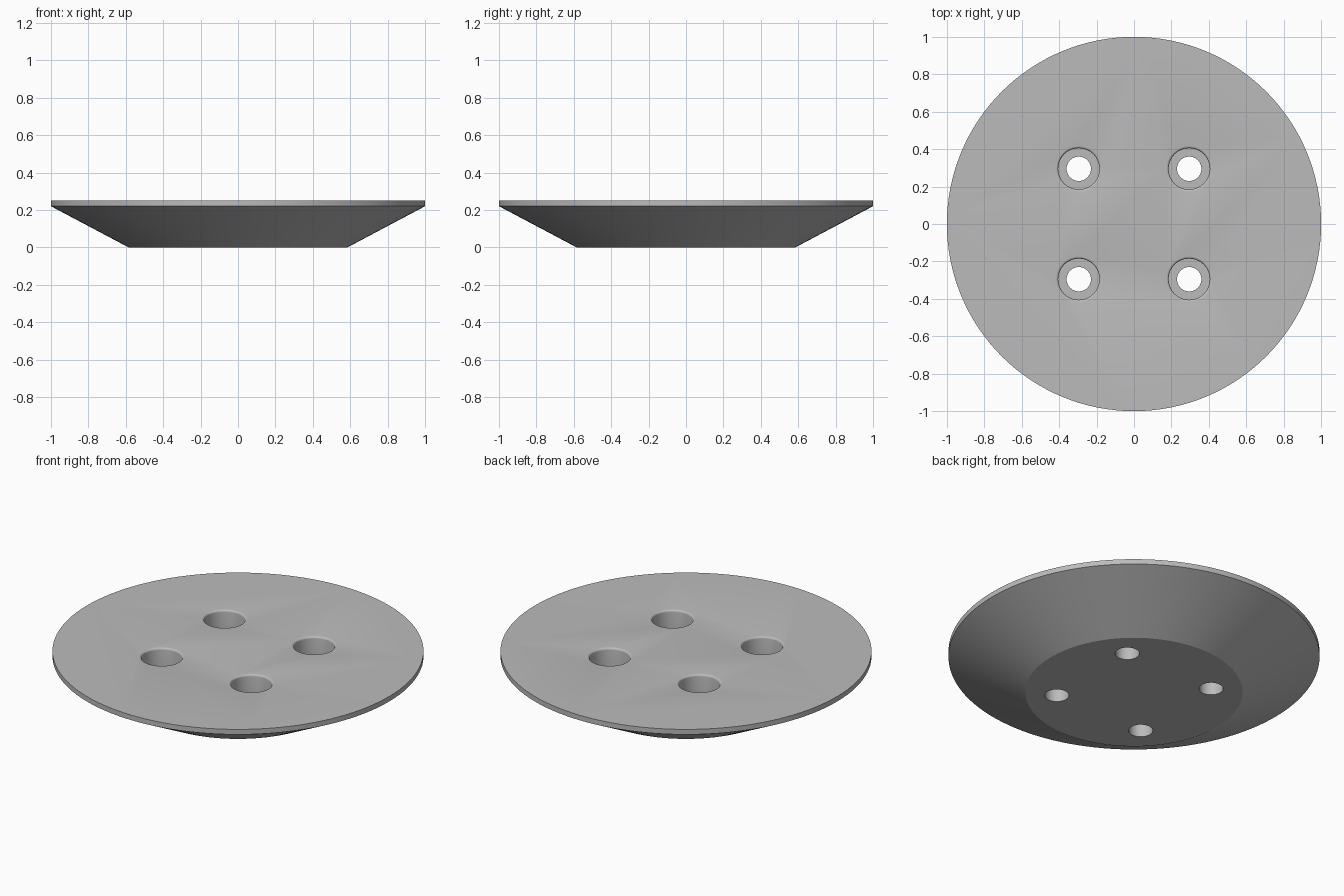
import bpy
import bmesh
from math import cos, sin, pi, radians

if "Cube" in bpy.data.objects:
    bpy.data.objects.remove(bpy.data.objects["Cube"])

# Single grey finish
grey = bpy.data.materials.new("grey")
grey.use_nodes = True
colour = (0.5, 0.5, 0.5, 1)
grey.diffuse_color = colour
grey.node_tree.nodes["Principled BSDF"].inputs["Base Color"].default_value = colour


def lathe(name, profile, centres, sides):
    """Closed turned solid from (radius, z) points, repeated at each centre."""
    bm = bmesh.new()
    for cx, cy in centres:
        rings = [[bm.verts.new((cx + r * cos(2 * pi * i / sides),
                                cy + r * sin(2 * pi * i / sides), z))
                  for i in range(sides)] for r, z in profile]
        for low, high in zip(rings, rings[1:]):
            for i in range(sides):
                j = (i + 1) % sides
                bm.faces.new((low[i], low[j], high[j], high[i]))
        bm.faces.new(rings[0][::-1])
        bm.faces.new(rings[-1])
    mesh = bpy.data.meshes.new(name)
    bm.to_mesh(mesh)
    bm.free()
    mesh.materials.append(grey)
    obj = bpy.data.objects.new(name, mesh)
    bpy.context.collection.objects.link(obj)
    return obj


# Dish: tapered underside with a thin vertical rim
TOP = 0.25
base = lathe("base_disc", [(0.585, 0), (1, 0.22), (1, TOP)], [(0, 0)], 128)

# Stepped bolt holes with a rounded upper lip
BORE, FILLET, STEPS = 0.11, 0.012, 5
lip = [(BORE + FILLET * (1 - cos(a)), TOP - FILLET * (1 - sin(a)))
       for a in (i * pi / 2 / STEPS for i in range(STEPS + 1))]
profile = [(0.065, -0.1), (0.065, 0.12), (BORE, 0.12)] + lip
profile.append((BORE + FILLET, TOP + 0.1))
centres = [(x, y) for x in (-0.295, 0.295) for y in (-0.295, 0.295)]
cutter = lathe("bolt_hole_cutter", profile, centres, 48)
cutter.hide_render = True

# Cut the holes, then discard the cutter
cut = base.modifiers.new("bolt_holes", "BOOLEAN")
cut.operation = "DIFFERENCE"
cut.solver = "EXACT"
cut.object = cutter
bpy.ops.object.select_all(action="DESELECT")
base.select_set(True)
bpy.context.view_layer.objects.active = base
bpy.ops.object.modifier_apply(modifier=cut.name)
bpy.data.objects.remove(cutter)

# Smooth round walls, crisp edges
bpy.ops.object.shade_smooth_by_angle(angle=radians(25))
